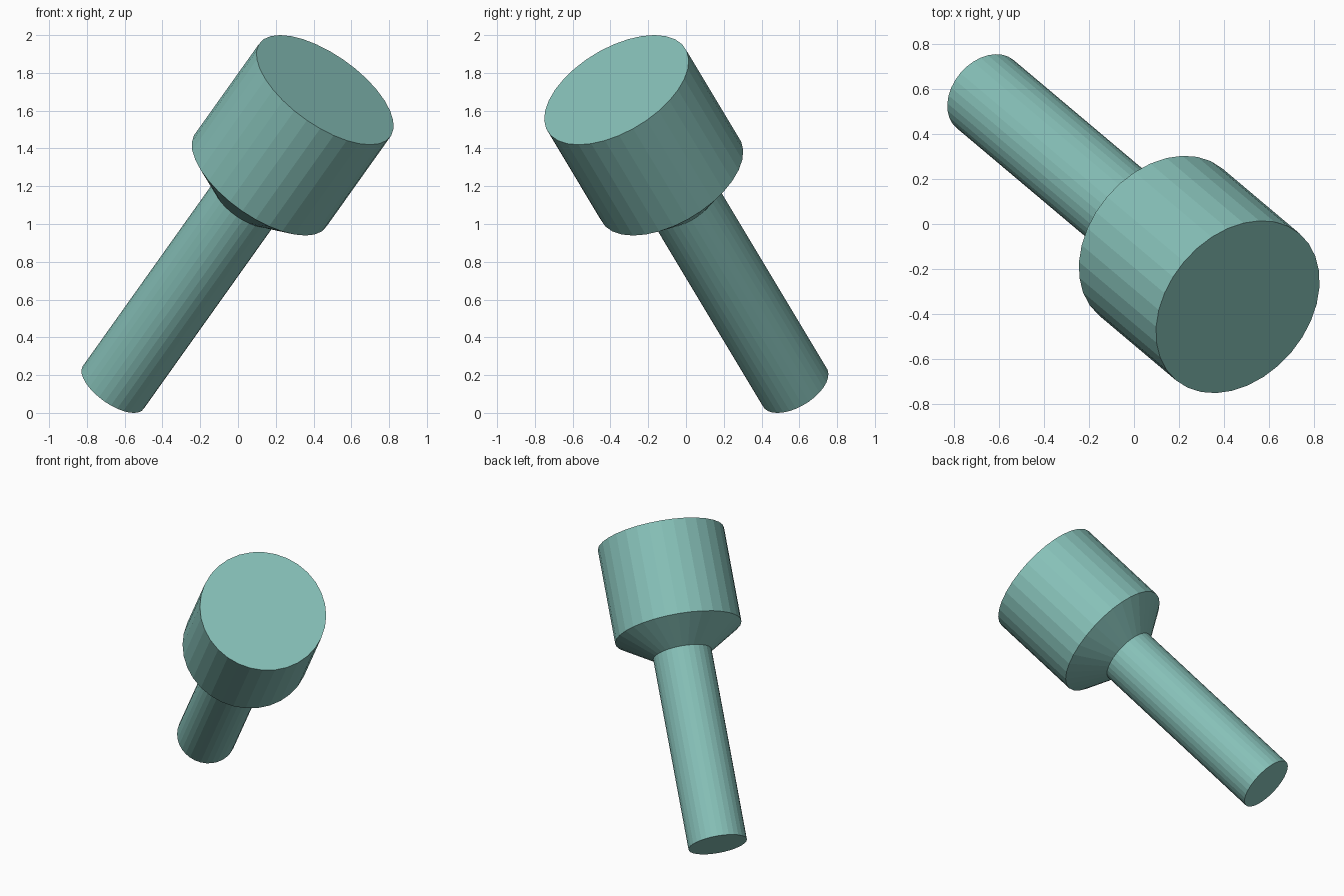
import bpy, bmesh, math
from mathutils import Vector

if "Cube" in bpy.data.objects:
    bpy.data.objects.remove(bpy.data.objects["Cube"])

SIDES = 32
# distance along the axis, radius
PROFILE = [(0.0, 0.197), (1.34, 0.197), (1.496, 0.426), (2.153, 0.426)]
START = Vector((-0.661, 0.577, 0.134))
AXIS = Vector((0.521, -0.439, 0.732)).normalized()

# stepped round body: handle, flared collar and head
bm = bmesh.new()
rings = []
for h, r in PROFILE:
    rings.append([bm.verts.new((r * math.cos(2 * math.pi * i / SIDES),
                                r * math.sin(2 * math.pi * i / SIDES), h))
                  for i in range(SIDES)])
for a, b in zip(rings, rings[1:]):
    for i in range(SIDES):
        j = (i + 1) % SIDES
        bm.faces.new((a[i], a[j], b[j], b[i]))

# flat end caps
bm.faces.new(rings[0][::-1])
bm.faces.new(rings[-1])

# tilt along the axis
rot = AXIS.to_track_quat('Z', 'Y')
for v in bm.verts:
    v.co = rot @ v.co + START

mesh = bpy.data.meshes.new("stepped_peg")
bm.to_mesh(mesh)
bm.free()
obj = bpy.data.objects.new("stepped_peg", mesh)
bpy.context.collection.objects.link(obj)

# muted teal
mat = bpy.data.materials.new("teal")
mat.diffuse_color = (0.24, 0.53, 0.48, 1)
mat.use_nodes = True
mat.node_tree.nodes["Principled BSDF"].inputs["Base Color"].default_value = mat.diffuse_color
mesh.materials.append(mat)
